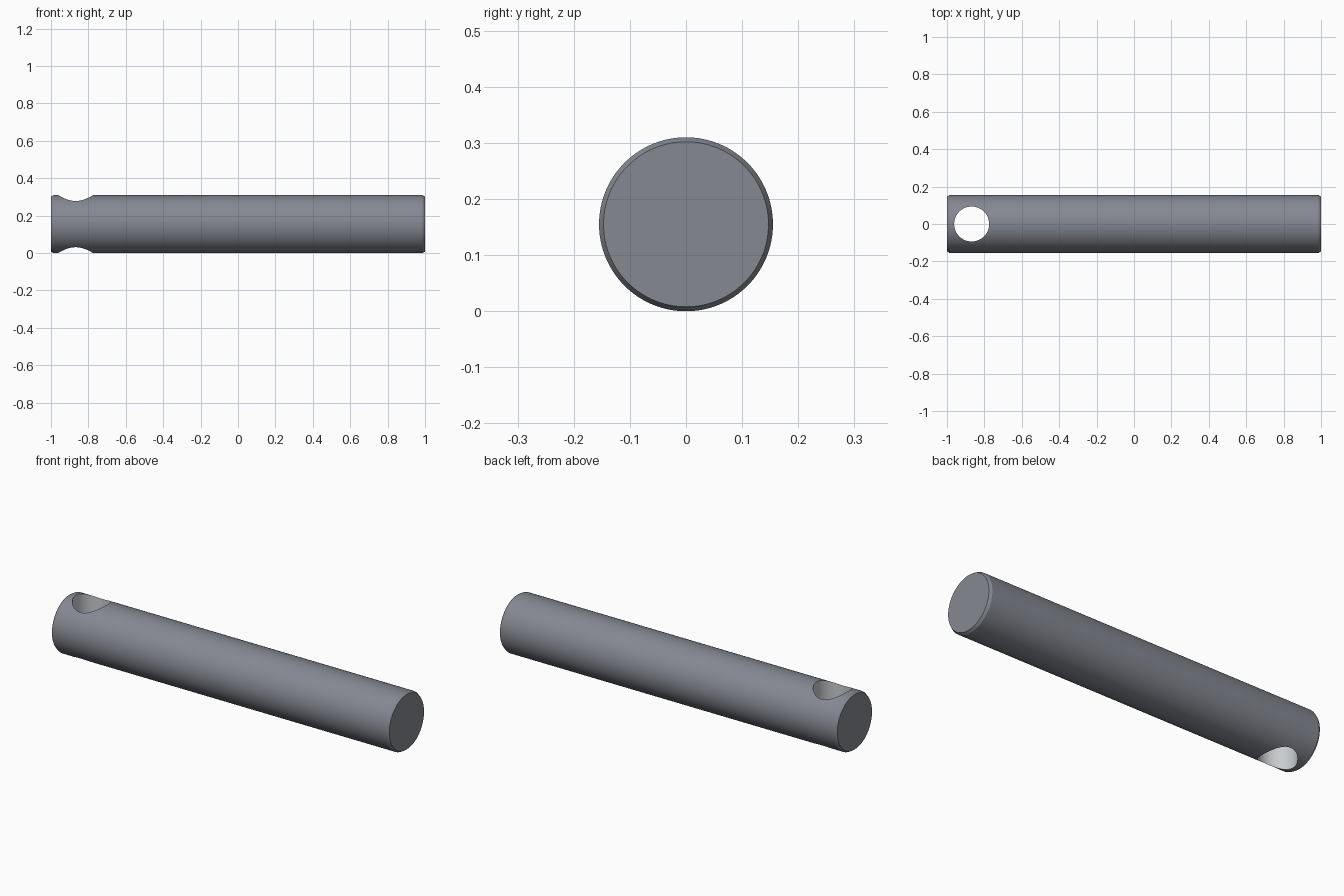
import bpy, bmesh, math
from mathutils import Matrix, Vector

if "Cube" in bpy.data.objects:
    bpy.data.objects.remove(bpy.data.objects["Cube"])

R, HALF, CH, CH_L = 0.155, 1.0, 0.008, 0.014
HOLE_X, HOLE_R = -0.868, 0.0935
SIDES = 128


def material(name, rgb):
    mat = bpy.data.materials.new(name)
    mat.diffuse_color = (*rgb, 1)
    mat.use_nodes = True
    mat.node_tree.nodes["Principled BSDF"].inputs["Base Color"].default_value = mat.diffuse_color
    return mat


def mesh_object(name, bm):
    bmesh.ops.recalc_face_normals(bm, faces=bm.faces)
    mesh = bpy.data.meshes.new(name)
    bm.to_mesh(mesh)
    bm.free()
    obj = bpy.data.objects.new(name, mesh)
    bpy.context.collection.objects.link(obj)
    return obj


# Round pin with chamfered ends, lofted from rings along x
bm = bmesh.new()
rings = []
for x, r in [(-HALF, R - CH), (-HALF + CH_L, R), (HALF - CH_L, R), (HALF, R - CH)]:
    rings.append([bm.verts.new((x, r * math.cos(a), R + r * math.sin(a)))
                  for a in (2 * math.pi * i / SIDES for i in range(SIDES))])
for a, b in zip(rings, rings[1:]):
    for i in range(SIDES):
        j = (i + 1) % SIDES
        bm.faces.new((a[i], a[j], b[j], b[i]))
bm.faces.new(rings[0])
bm.faces.new(rings[-1])
pin = mesh_object("pin", bm)

# Vertical cross hole near the left end
bm = bmesh.new()
bmesh.ops.create_cone(bm, cap_ends=True, segments=96, radius1=HOLE_R, radius2=HOLE_R,
                      depth=1, matrix=Matrix.Translation(Vector((HOLE_X, 0, R))))
cutter = mesh_object("hole_cutter", bm)

mod = pin.modifiers.new("cross_hole", "BOOLEAN")
mod.operation, mod.solver, mod.object = "DIFFERENCE", "EXACT", cutter
bpy.ops.object.select_all(action="DESELECT")
pin.select_set(True)
bpy.context.view_layer.objects.active = pin
bpy.ops.object.modifier_apply(modifier=mod.name)
bpy.data.objects.remove(cutter)

# Dark steel body, bright bore wall
pin.data.materials.clear()
pin.data.materials.append(material("dark_steel", (0.234, 0.248, 0.286)))
pin.data.materials.append(material("bare_metal", (0.58, 0.60, 0.62)))
for p in pin.data.polygons:
    in_hole = math.hypot(p.center.x - HOLE_X, p.center.y) < HOLE_R + 0.001
    p.material_index = int(in_hole and abs(p.normal.z) < 0.001)

bpy.ops.object.shade_smooth_by_angle(angle=math.radians(20))
